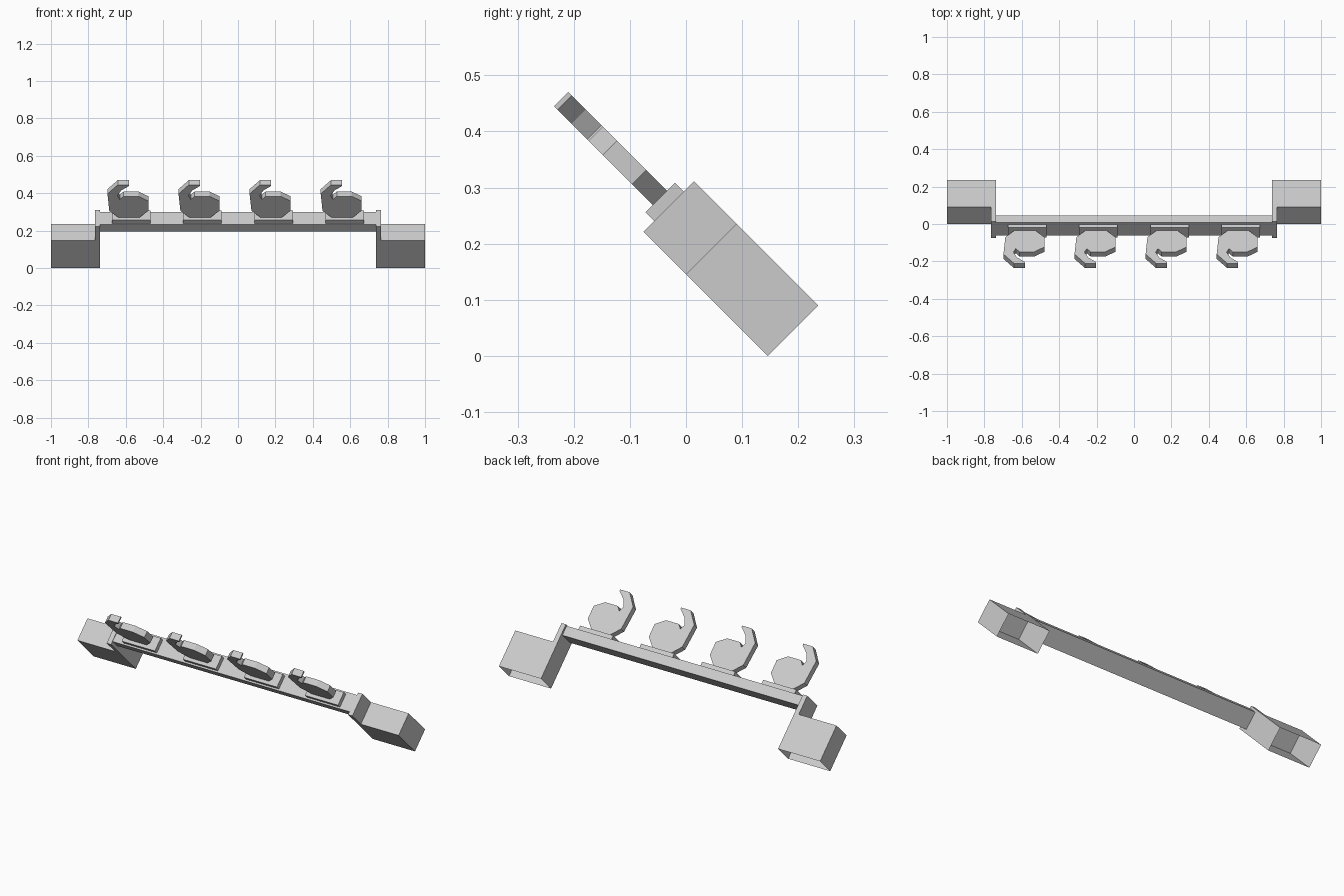
import bpy, bmesh
from mathutils import Vector

old = bpy.data.objects.get("Cube")
if old:
    bpy.data.objects.remove(old, do_unlink=True)

grey = bpy.data.materials.new("plain_grey")
grey.use_nodes = True
colour = (0.6, 0.6, 0.6, 1)
grey.diffuse_color = colour
grey.node_tree.nodes["Principled BSDF"].inputs["Base Color"].default_value = colour

# The rack leans 45 degrees: "up" runs along the hooks, "out" across the rail
X = Vector((1, 0, 0))
UP = Vector((0, -1, 1)).normalized()
OUT = Vector((0, 1, 1)).normalized()


def prism(name, outline, out_low, out_high, open_bottom=False):
    """Extrude an (x, up) outline between two depths along OUT."""
    bm = bmesh.new()
    verts = [bm.verts.new(X * x + UP * u + OUT * out_low) for x, u in outline]
    face = bm.faces.new(verts)
    ext = bmesh.ops.extrude_face_region(bm, geom=[face])
    moved = [g for g in ext["geom"] if isinstance(g, bmesh.types.BMVert)]
    bmesh.ops.translate(bm, verts=moved, vec=OUT * (out_high - out_low))
    bmesh.ops.recalc_face_normals(bm, faces=bm.faces)
    if open_bottom:
        under = [f for f in bm.faces if f.normal.dot(UP) < -0.9]
        bmesh.ops.delete(bm, geom=under, context='FACES')
    mesh = bpy.data.meshes.new(name)
    bm.to_mesh(mesh)
    bm.free()
    mesh.materials.append(grey)
    obj = bpy.data.objects.new(name, mesh)
    bpy.context.collection.objects.link(obj)
    return obj


def box(name, x0, x1, u0, u1, v0, v1, open_bottom=False):
    return prism(name, [(x0, u0), (x1, u0), (x1, u1), (x0, u1)], v0, v1, open_bottom)


# Rail
box("rail", -0.738, 0.738, 0.153, 0.207, 0.121, 0.217)

# Hollow end blocks, open underneath, with thin tabs holding the rail
for side, sign in (("left", 1), ("right", -1)):
    box(side + "_end_block", sign * 0.738, sign, -0.103, 0.103, 0.103, 0.23, True)
    box(side + "_end_tab", sign * 0.738, sign * 0.765, 0.103, 0.21, 0.103, 0.23)

# Hooks: faceted round body with a curled arm on one side
hook = [(-0.066, 0.23), (0.04, 0.23), (0.091, 0.284), (0.091, 0.358),
        (0.037, 0.394), (-0.042, 0.394), (-0.062, 0.37), (-0.075, 0.397),
        (-0.055, 0.437), (-0.013, 0.472), (-0.013, 0.481), (-0.072, 0.481),
        (-0.128, 0.412), (-0.118, 0.283)]
for i in range(4):
    cx = -0.57 + 0.38 * i
    box(f"hook_plate_{i + 1}", cx - 0.103, cx + 0.103, 0.207, 0.232, 0.13, 0.204)
    prism(f"hook_{i + 1}", [(cx + x, u) for x, u in hook], 0.148, 0.184)
